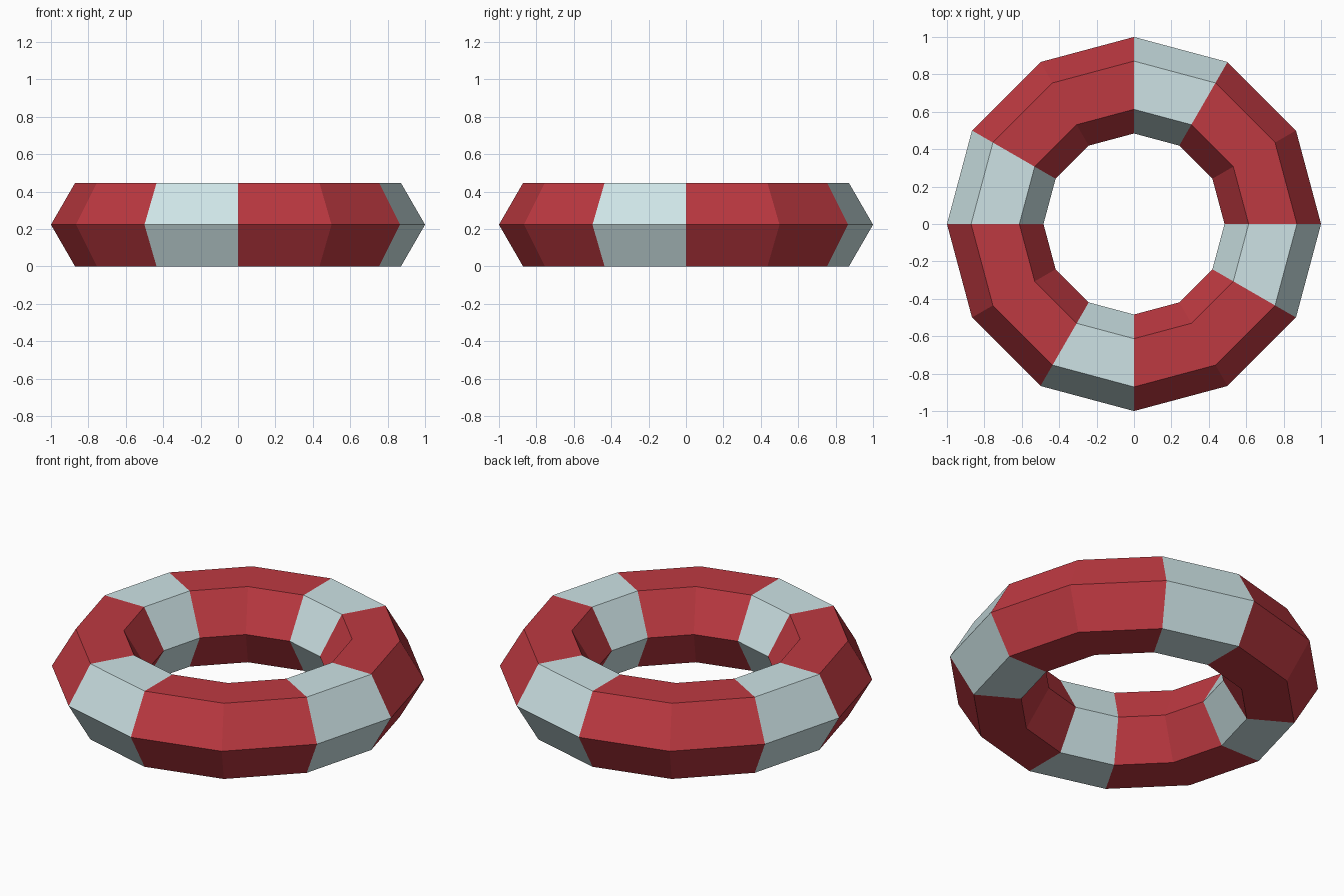
import bpy, math

if "Cube" in bpy.data.objects:
    bpy.data.objects.remove(bpy.data.objects["Cube"])

MAJOR, MINOR = 12, 6      # segments around the ring, sides of the tube
R, r = 0.742, 0.258       # ring radius, tube radius


def material(name, rgb):
    m = bpy.data.materials.new(name)
    m.diffuse_color = (*rgb, 1)
    m.use_nodes = True
    m.node_tree.nodes["Principled BSDF"].inputs["Base Color"].default_value = m.diffuse_color
    return m


# Low-poly ring standing on the ground
bpy.ops.mesh.primitive_torus_add(
    major_segments=MAJOR, minor_segments=MINOR,
    major_radius=R, minor_radius=r,
    location=(0, 0, r * math.sin(math.radians(60))))
ring = bpy.context.object
ring.name = "life_ring"
mesh = ring.data
mesh.materials.clear()
mesh.materials.append(material("red", (0.515, 0.041, 0.053)))
mesh.materials.append(material("pale_grey", (0.610, 0.768, 0.783)))

# Every third segment is a pale band
for face in mesh.polygons:
    face.use_smooth = False
    angle = math.atan2(face.center.y, face.center.x) % math.tau
    face.material_index = int(int(angle / math.tau * MAJOR) % 3 == 2)
